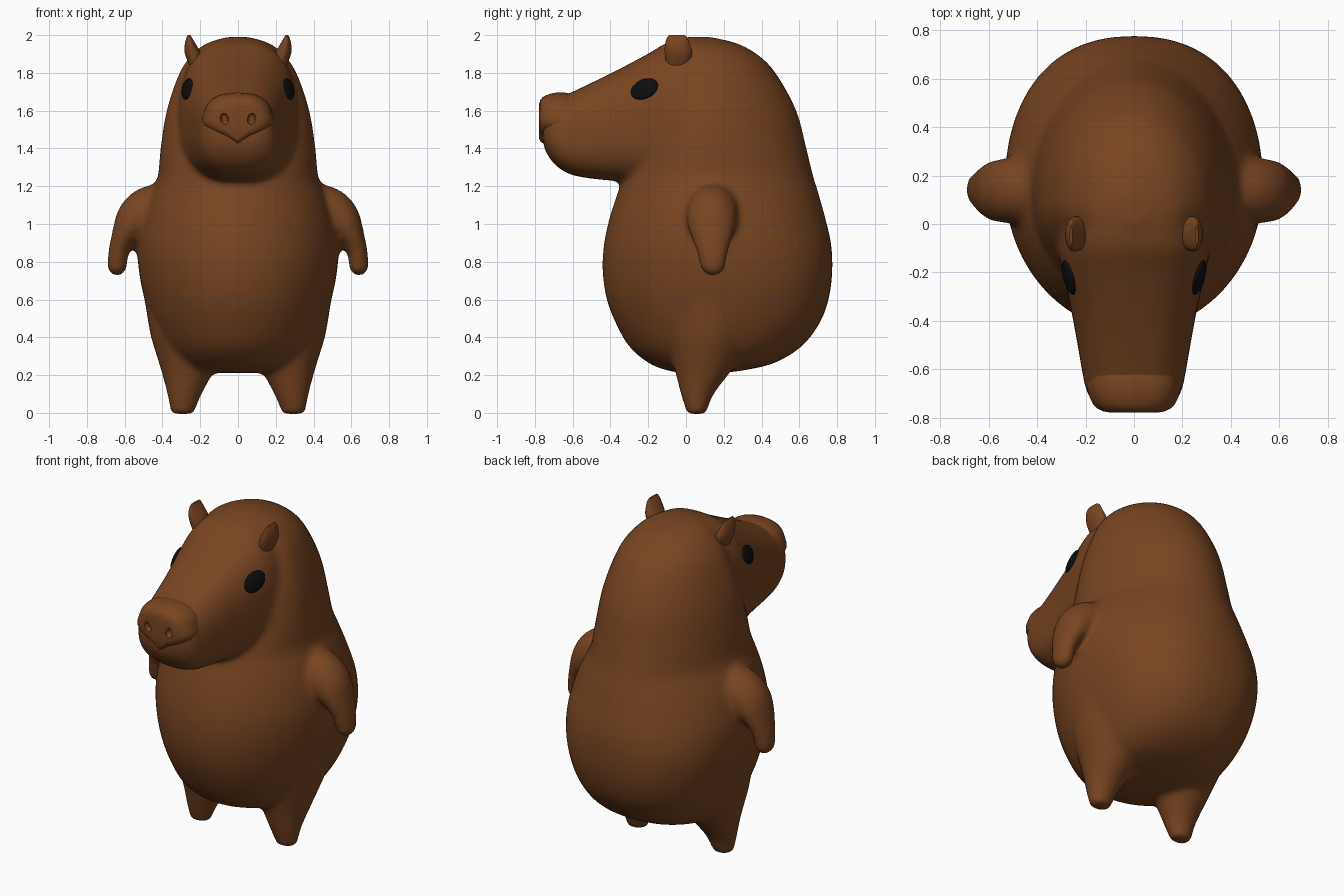
import bpy, bmesh, math
from mathutils import Vector, Matrix

cube = bpy.data.objects.get("Cube")
if cube:
    bpy.data.objects.remove(cube, do_unlink=True)


def material(name, color, rough):
    m = bpy.data.materials.new(name)
    m.use_nodes = True
    m.diffuse_color = color
    node = m.node_tree.nodes["Principled BSDF"]
    node.inputs["Base Color"].default_value = color
    node.inputs["Roughness"].default_value = rough
    return m


BROWN = material("brown fur", (0.188, 0.059, 0.015, 1), 0.8)
BLACK = material("black eye", (0.004, 0.004, 0.004, 1), 0.5)


def spline(rows, steps):
    """Smooth curve through rows of numbers."""
    out = []
    for i in range(len(rows) - 1):
        p0, p1 = rows[max(i - 1, 0)], rows[i]
        p2, p3 = rows[i + 1], rows[min(i + 2, len(rows) - 1)]
        for k in range(steps):
            t = k / steps
            out.append([b + t * (c - a) / 2 + t * t * (a - 2.5 * b + 2 * c - d / 2)
                        + t ** 3 * (1.5 * (b - c) + (d - a) / 2)
                        for a, b, c, d in zip(p0, p1, p2, p3)])
    return out + [list(rows[-1])]


def loft(bm, rings):
    """Skin closed rings of points and cap both ends."""
    loops = [[bm.verts.new(p) for p in ring] for ring in rings]
    n = len(loops[0])
    for a, b in zip(loops, loops[1:]):
        for i in range(n):
            j = (i + 1) % n
            bm.faces.new((a[i], a[j], b[j], b[i]))
    bm.faces.new(loops[0][::-1])
    bm.faces.new(loops[-1])


def finish(bm, name, mat):
    bmesh.ops.recalc_face_normals(bm, faces=bm.faces)
    mesh = bpy.data.meshes.new(name)
    bm.to_mesh(mesh)
    bm.free()
    mesh.materials.append(mat)
    obj = bpy.data.objects.new(name, mesh)
    bpy.context.collection.objects.link(obj)
    return obj


def shade(obj, degrees):
    bpy.ops.object.select_all(action='DESELECT')
    obj.select_set(True)
    bpy.context.view_layer.objects.active = obj
    bpy.ops.object.shade_smooth_by_angle(angle=math.radians(degrees))


ANGLES = [2 * math.pi * i / 48 for i in range(48)]


def oval(cx, cy, z, rx, ry):
    return [(cx + rx * math.cos(a), cy + ry * math.sin(a), z) for a in ANGLES]


def rounded(a, power):
    """Point on a unit superellipse."""
    return [math.copysign(abs(f) ** (2 / power), f) for f in (math.cos(a), math.sin(a))]


def torso_ring(z, front, back, width, mid, power):
    """Oval front and a fuller or leaner back, widest at mid."""
    ring = []
    for a in ANGLES:
        c, s = rounded(a, power if math.sin(a) > 0 else 2)
        ring.append((c * width, mid + s * (back - mid if s > 0 else mid - front), z))
    return ring


def head_ring(y, top, bottom, w_top, w_bottom):
    """Rounded box section, its width varying with height."""
    ring = []
    for a in ANGLES:
        c, s = rounded(a, 2.65)
        t = (s + 1) / 2
        ring.append((c * (w_bottom + (w_top - w_bottom) * t), y, bottom + (top - bottom) * t))
    return ring


bm = bmesh.new()

# Torso and back of head: height, front y, back y, half width, widest y, back fullness
torso = [(.212, -.03, .2, .2, .1, 2), (.228, -.11, .32, .26, .11, 2.1),
         (.265, -.2, .47, .33, .14, 2.2), (.35, -.3, .61, .4, .15, 2.3),
         (.47, -.37, .705, .455, .16, 2.35), (.6, -.42, .755, .495, .165, 2.35),
         (.75, -.442, .775, .525, .165, 2.3), (.9, -.434, .768, .532, .16, 2.15),
         (1.05, -.4, .733, .505, .15, 2), (1.17, -.36, .7, .46, .13, 1.95),
         (1.25, -.33, .675, .425, .11, 1.95), (1.4, -.27, .638, .41, .09, 1.95),
         (1.6, -.2, .585, .378, .08, 1.95), (1.8, -.12, .475, .31, .08, 2),
         (1.9, -.1, .375, .24, .08, 2), (1.96, -.06, .26, .16, .07, 2),
         (1.99, 0, .12, .05, .06, 2)]
loft(bm, [torso_ring(*row) for row in spline(torso, 4)])

# Head and muzzle: y, top, bottom, half width at top and bottom
head = [(-.758, 1.6, 1.44, .1, .11), (-.745, 1.635, 1.39, .145, .155),
        (-.7, 1.66, 1.32, .183, .2), (-.62, 1.692, 1.265, .2, .222),
        (-.5, 1.748, 1.24, .222, .242), (-.35, 1.822, 1.225, .25, .27),
        (-.2, 1.902, 1.2, .287, .302), (-.08, 1.967, 1.17, .298, .335),
        (.1, 1.992, 1.15, .265, .375), (.24, 1.965, 1.15, .2, .37)]
loft(bm, [head_ring(*row) for row in spline(head, 4)])

# Legs: height, centre x, centre y, radii
leg = [(-.006, .295, .055, .06, .05), (.1, .283, .06, .092, .088),
       (.2, .27, .085, .13, .138), (.3, .268, .105, .162, .185),
       (.42, .265, .125, .2, .235), (.62, .255, .145, .243, .29)]
# Arms: centre, radius, stretch along y
arm = [(.36, .15, 1.08, .14, 1), (.46, .14, 1.065, .138, 1),
       (.535, .137, 1.03, .11, 1.22), (.595, .137, .95, .072, 1.6),
       (.63, .14, .86, .056, 1.55), (.64, .142, .78, .055, 1.25)]
for side in (1, -1):
    loft(bm, [oval(side * x, y, z, rx, ry) for z, x, y, rx, ry in spline(leg, 4)])
    for x, y, z, r, stretch in spline(arm, 6):
        bmesh.ops.create_uvsphere(
            bm, u_segments=20, v_segments=12, radius=r,
            matrix=Matrix.Translation((side * x, y, z)) @ Matrix.Diagonal((1, stretch, 1, 1)))

# Blend everything into one soft skin
body = finish(bm, "body", BROWN)
remesh = body.modifiers.new("skin", 'REMESH')
remesh.mode = 'VOXEL'
remesh.voxel_size = 0.017
remesh.use_smooth_shade = True
smooth = body.modifiers.new("soften", 'SMOOTH')
smooth.factor = 0.5
smooth.iterations = 12

# Nose pad: half outline with a pointed lower lip, domed forward
half = spline([(0, 1.415), (.07, 1.455), (.15, 1.49), (.192, 1.535),
               (.178, 1.6), (.15, 1.65), (.09, 1.685), (0, 1.697)], 4)
outline = half + [(-x, z) for x, z in half[-2:0:-1]]
MID = 1.57


def pad_ring(y, s):
    """Outline shrunk at the sides and top, less at the lip."""
    return [(x * s, y, MID + (z - MID) * (s if z > MID else s ** 0.4)) for x, z in outline]


bm = bmesh.new()
loft(bm, [pad_ring(y, s) for y, s in ((-.62, .96), (-.65, 1), (-.685, .99), (-.715, .95),
                                      (-.742, .88), (-.76, .79), (-.772, .67), (-.778, .5))])
nose = finish(bm, "nose_pad", BROWN)

# Nostrils hollowed out of the pad
bm = bmesh.new()
for side in (1, -1):
    bmesh.ops.create_uvsphere(
        bm, u_segments=16, v_segments=10, radius=1,
        matrix=Matrix.Translation((side * .072, -.778, 1.557))
        @ Matrix.Rotation(side * .25, 4, 'Y') @ Matrix.Diagonal((.022, .025, .03, 1)))
cutter = finish(bm, "nostril_cutter", BROWN)
cutter.hide_render = True
cut = nose.modifiers.new("nostrils", 'BOOLEAN')
cut.operation = 'DIFFERENCE'
cut.object = cutter
depsgraph = bpy.context.evaluated_depsgraph_get()
nose.data = bpy.data.meshes.new_from_object(nose.evaluated_get(depsgraph))
nose.modifiers.clear()
bpy.data.objects.remove(cutter, do_unlink=True)
shade(nose, 35)

# Ears and eyes on both sides
ear = [(1.82, .215, -.045, .034, .055), (1.9, .238, -.04, .043, .072),
       (1.95, .252, -.045, .03, .066), (1.985, .258, -.047, .015, .054),
       (2.0, .259, -.048, .006, .04)]
depsgraph = bpy.context.evaluated_depsgraph_get()
skin = body.evaluated_get(depsgraph)
for side, label in ((1, "left"), (-1, "right")):
    bm = bmesh.new()
    loft(bm, [oval(side * x, y, z, rx, ry) for z, x, y, rx, ry in spline(ear, 4)])
    shade(finish(bm, label + "_ear", BROWN), 50)

    # Eye disc laid on the skin
    _, spot, normal, _ = skin.ray_cast(Vector((side, -.22, 1.715)), Vector((-side, 0, 0)))
    along = Vector((0, .93, .3))
    along = (along - normal * along.dot(normal)).normalized()
    frame = Matrix((along, normal.cross(along), normal)).transposed().to_4x4()
    bm = bmesh.new()
    bmesh.ops.create_uvsphere(
        bm, u_segments=28, v_segments=14, radius=1,
        matrix=Matrix.Translation(spot) @ frame @ Matrix.Diagonal((.077, .055, .018, 1)))
    shade(finish(bm, label + "_eye", BLACK), 60)
